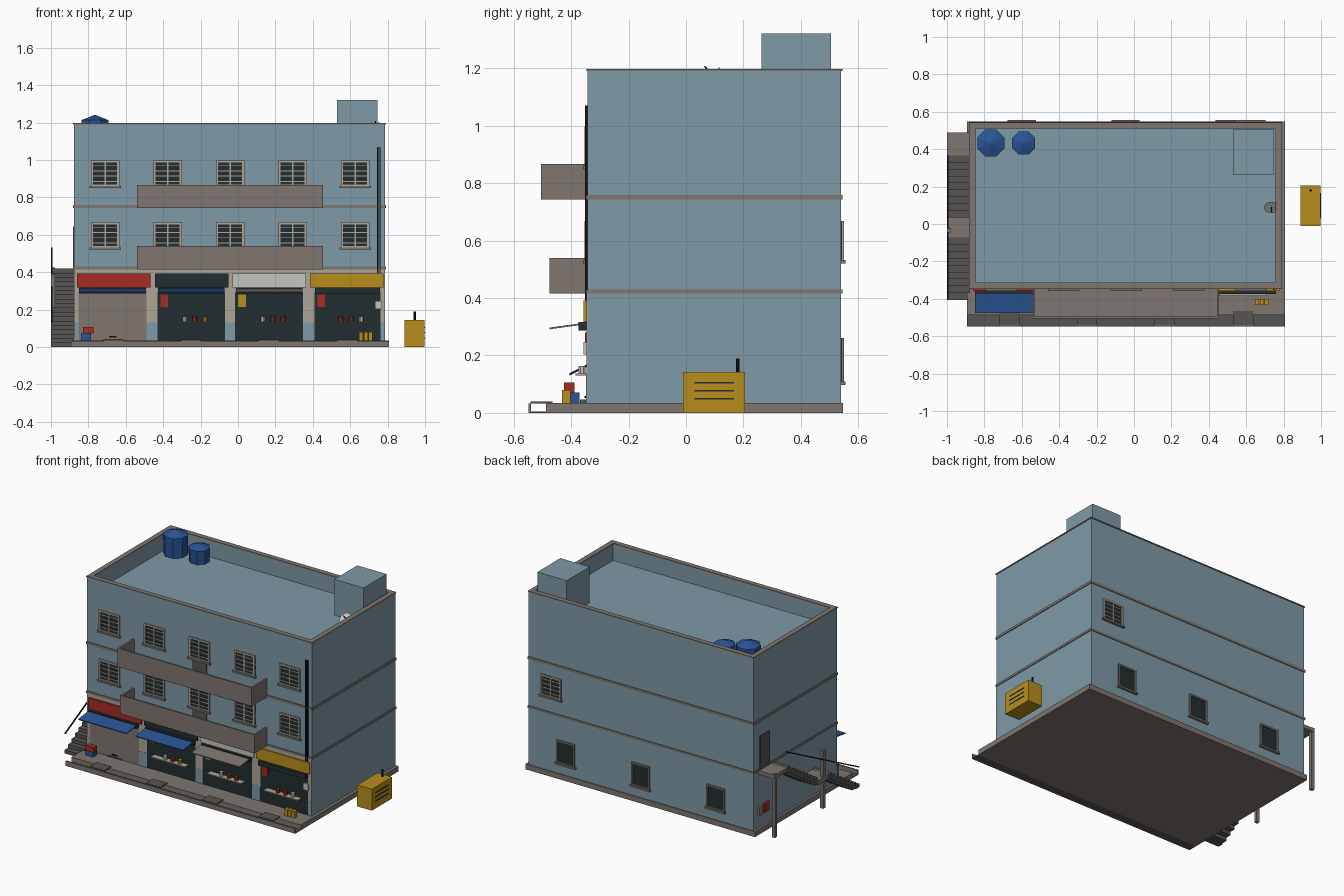
import bpy, bmesh, math
from mathutils import Matrix, Vector

if "Cube" in bpy.data.objects:
    bpy.data.objects.remove(bpy.data.objects["Cube"])


def mat(name, r, g, b):
    m = bpy.data.materials.new(name)
    m.diffuse_color = (r, g, b, 1)
    m.use_nodes = True
    m.node_tree.nodes["Principled BSDF"].inputs["Base Color"].default_value = m.diffuse_color
    return m


WALL = mat("wall_blue", 0.21, 0.32, 0.38)
CONC = mat("concrete", 0.21, 0.18, 0.16)
DARKC = mat("dark_concrete", 0.095, 0.09, 0.08)
DARK = mat("dark_glass", 0.016, 0.027, 0.029)
RED = mat("red", 0.38, 0.025, 0.018)
YEL = mat("yellow", 0.48, 0.27, 0.012)
BLUE = mat("blue", 0.022, 0.09, 0.30)
WHITE = mat("off_white", 0.55, 0.55, 0.53)
BEIGE = mat("beige", 0.42, 0.38, 0.31)
BLACK = mat("black_metal", 0.008, 0.008, 0.01)


def finish(name, bm, m):
    bmesh.ops.recalc_face_normals(bm, faces=bm.faces)
    me = bpy.data.meshes.new(name)
    bm.to_mesh(me)
    bm.free()
    me.materials.append(m)
    ob = bpy.data.objects.new(name, me)
    bpy.context.collection.objects.link(ob)
    return ob


def boxes(name, m, *ranges):
    """Each range is x0, x1, y0, y1, z0, z1."""
    bm = bmesh.new()
    for x0, x1, y0, y1, z0, z1 in ranges:
        M = Matrix.Translation(((x0 + x1) / 2, (y0 + y1) / 2, (z0 + z1) / 2))
        M = M @ Matrix.Diagonal((x1 - x0, abs(y1 - y0), z1 - z0, 1))
        bmesh.ops.create_cube(bm, size=1, matrix=M)
    return finish(name, bm, m)


def prism(name, m, x0, x1, yz):
    """Side profile in y, z pulled along x."""
    bm = bmesh.new()
    f = bm.faces.new([bm.verts.new((x0, y, z)) for y, z in yz])
    r = bmesh.ops.extrude_face_region(bm, geom=[f])
    vs = [v for v in r["geom"] if isinstance(v, bmesh.types.BMVert)]
    bmesh.ops.translate(bm, vec=(x1 - x0, 0, 0), verts=vs)
    return finish(name, bm, m)


def cones(name, m, n, *parts):
    """Each part is x, y, z0, z1, r0, r1."""
    bm = bmesh.new()
    for x, y, z0, z1, r0, r1 in parts:
        M = Matrix.Translation((x, y, (z0 + z1) / 2)) @ Matrix.Rotation(math.pi / n, 4, 'Z')
        bmesh.ops.create_cone(bm, cap_ends=True, segments=n, radius1=r0, radius2=r1,
                              depth=z1 - z0, matrix=M)
    return finish(name, bm, m)


X0, X1, Y0, Y1 = -0.877, 0.787, -0.343, 0.54

# pavement, gutter, kerb and gutter covers
boxes("pavement", CONC, (-0.893, 0.807, -0.487, 0.547, 0, 0.035))
boxes("gutter", DARKC, (-0.893, 0.807, -0.54, -0.487, 0, 0.004))
boxes("kerb", CONC, (-0.893, 0.807, -0.548, -0.54, 0, 0.033))
boxes("gutter_covers", DARKC, *[(x, x + 0.108, -0.542, -0.465, 0.033, 0.04)
                                for x in (-0.72, -0.305, 0.11, 0.53)])

# main block, roof parapet and floor bands
boxes("building", WALL, (X0, X1, Y0, Y1, 0.03, 1.08))
T = 0.026


def ring(o, t, z0, z1):
    return [(X0 - o, X1 + o, Y0 - o, Y0 + t, z0, z1), (X0 - o, X1 + o, Y1 - t, Y1 + o, z0, z1),
            (X0 - o, X0 + t, Y0 + t, Y1 - t, z0, z1), (X1 - t, X1 + o, Y0 + t, Y1 - t, z0, z1)]


boxes("parapet", WALL, *ring(0, T, 1.08, 1.19))
boxes("coping", CONC, *ring(0.004, T + 0.004, 1.19, 1.197))
boxes("floor_bands", CONC, *(ring(0.005, 0.01, 0.742, 0.758) + ring(0.005, 0.01, 0.415, 0.429)))
boxes("roof_stair_house", WALL, (0.53, 0.747, 0.262, 0.505, 1.08, 1.32))

# roof water tanks and dish
cones("large_water_tank", BLUE, 8, (-0.765, 0.433, 1.08, 1.213, 0.075, 0.078),
      (-0.765, 0.433, 1.213, 1.24, 0.078, 0.004))
cones("small_water_tank", BLUE, 8, (-0.59, 0.433, 1.08, 1.172, 0.064, 0.067),
      (-0.59, 0.433, 1.172, 1.194, 0.067, 0.004))
cones("dish_pole", BLACK, 6, (0.735, 0.105, 1.08, 1.16, 0.005, 0.005))
dish = cones("dish", WHITE, 12, (0, 0, 0, 0.018, 0.012, 0.04))
arm = cones("dish_arm", BLACK, 5, (0, 0, 0.0, 0.055, 0.003, 0.003))
for ob in (dish, arm):
    ob.matrix_world = Matrix.Translation((0.735, 0.1, 1.165)) @ Matrix.Rotation(math.radians(40), 4, 'X')


# windows: s is -1 on the front wall, +1 on the back wall
def window(name, x, z0, s, grille=True, w=0.152, h=0.14):
    y = Y0 if s < 0 else Y1
    a, b, z1, t = x - w / 2, x + w / 2, z0 + h, 0.012
    yy = lambda d: tuple(sorted((y - s * 0.002, y + s * d)))
    boxes(name + "_pane", DARK, (a, b, *yy(0.003), z0, z1))
    parts = [(a, a + t, *yy(0.01), z0, z1), (b - t, b, *yy(0.01), z0, z1),
             (a, b, *yy(0.01), z1 - t, z1), (a, b, *yy(0.01), z0, z0 + t)]
    if grille:
        parts.append((x - 0.004, x + 0.004, *yy(0.008), z0, z1))
        for i in range(1, 5):
            zz = z0 + h * i / 5
            parts.append((a, b, *yy(0.006), zz - 0.0025, zz + 0.0025))
    boxes(name + "_frame", BEIGE if grille else CONC, *parts)
    boxes(name + "_sill", CONC, (a - 0.008, b + 0.008, *yy(0.016), z0 - 0.008, z0 + 0.004))


for i in range(5):
    for k, z in enumerate((0.528, 0.857)):
        window(f"front_window_{k}_{i}", -0.71 + 0.334 * i, z, -1)
window("back_upper_window", 0.62, 0.528, 1)
for i, x in enumerate((-0.6, -0.045, 0.51)):
    window(f"back_ground_window_{i}", x, 0.105, 1, False, 0.135, 0.155)

# balconies with solid fronts, and the doors behind them
for name, z, yf in (("lower_balcony", 0.415, -0.475), ("upper_balcony", 0.742, -0.505)):
    a, b, t = -0.54, 0.455, 0.012
    boxes(name, CONC, (a, b, yf, Y0, z, z + 0.018), (a, b, yf, yf + t, z, z + 0.124),
          (a, a + t, yf + t, Y0, z, z + 0.124), (b - t, b, yf + t, Y0, z, z + 0.124))
    boxes(name + "_door", DARKC, (-0.098, 0.012, Y0 - 0.006, Y0, z + 0.018, z + 0.112))

# ground floor piers with painted base
piers = [(X0, -0.853), (-0.49, -0.43), (-0.07, -0.015), (0.348, 0.408), (0.762, X1)]
boxes("piers", BEIGE, *[(a, b, Y0 - 0.004, Y0, 0.13, 0.415) for a, b in piers])
boxes("pier_bases", WALL, *[(a, b, Y0 - 0.005, Y0, 0.035, 0.13) for a, b in piers])
boxes("shop_header", BEIGE, (X0, X1, Y0 - 0.003, Y0, 0.31, 0.415))

# shops: sign colour, sign left edge, opening, awning colour, poster colour, goods
shops = [(RED, -0.86, -0.853, -0.49, BLUE, None, ()),
         (DARK, -0.445, -0.43, -0.07, BLUE, RED, (WHITE, RED, YEL)),
         (WHITE, -0.03, -0.015, 0.348, CONC, YEL, (WHITE, RED, RED)),
         (YEL, 0.385, 0.408, 0.762, None, RED, (RED, RED, WHITE))]
for i, (sign, sx, a, b, awn, poster, goods) in enumerate(shops):
    boxes(f"shop_sign_{i}", sign, (sx, sx + 0.393, Y0 - 0.014, Y0, 0.317, 0.392))
    boxes(f"shutter_box_{i}", DARK, (a + 0.003, b - 0.003, -0.375, Y0, 0.286, 0.317))
    boxes(f"shop_front_{i}", DARK if goods else CONC, (a, b, Y0 - 0.003, Y0, 0.035, 0.29))
    if awn:
        prism(f"awning_{i}", awn, a + 0.003, b - 0.003,
              [(-0.372, 0.305), (-0.372, 0.311), (-0.475, 0.297), (-0.475, 0.291)])
    if goods:
        boxes(f"poster_{i}", poster, (a + 0.016, a + 0.057, Y0 - 0.008, Y0, 0.213, 0.28))
        m = (a + b) / 2
        boxes(f"shelf_{i}", BEIGE, (m - 0.127, m + 0.127, -0.385, Y0, 0.13, 0.137))
        for j, c in enumerate(goods):
            cones(f"goods_{i}_{j}", c, 8, (m - 0.035 + 0.055 * j, -0.362, 0.137, 0.163, 0.013, 0.013))
boxes("shutter_handle", BLACK, (-0.69, -0.65, Y0 - 0.01, Y0, 0.052, 0.058))
boxes("shutter_bottom_bar", DARKC, (-0.725, -0.615, Y0 - 0.007, Y0, 0.035, 0.042))

# small things on the front
boxes("electric_meter", WHITE, (0.733, 0.77, -0.357, Y0, 0.203, 0.247))
boxes("drain_pipes", BLACK, *[(x, x + 0.007, -0.352, Y0, 0.39, 1.07) for x in (0.743, 0.756)])
boxes("blue_crate", BLUE, (-0.84, -0.785, -0.415, -0.37, 0.035, 0.071))
boxes("red_crate", RED, (-0.83, -0.772, -0.425, -0.388, 0.071, 0.106))
boxes("yellow_cans", YEL, *[(x, x + 0.021, -0.432, -0.402, 0.035, 0.08) for x in (0.647, 0.673, 0.699)])

# side stair: two flights, two landings, posts and handrail
SX0, SX1, N, H = -1.0, X0, 9, 0.21
steps = []
for ys, ye, zs in ((-0.405, -0.075, 0), (0.035, 0.365, H)):
    d = (ye - ys) / N
    for k in range(N):
        top = zs + H * (k + 1) / N
        steps.append((SX0, SX1, ys + d * k, ys + d * (k + 1) + 0.002, max(0, top - 0.04), top))
boxes("stair_steps", DARKC, *steps)
boxes("stair_landings", CONC, (SX0, SX1, -0.075, 0.035, H - 0.03, H),
      (SX0, SX1, 0.365, 0.49, 0.395, 0.42))
boxes("stair_posts", CONC, (-1.0, -0.978, -0.045, -0.023, 0, 0.39),
      (-1.0, -0.978, 0.466, 0.488, 0, 0.424))
prism("handrail", BLACK, -1.0, -0.993, [(-0.405, 0.13), (-0.405, 0.138), (0.365, 0.533), (0.365, 0.525)])

# left wall door and meter boxes
boxes("side_door", DARKC, (X0 - 0.006, X0, 0.375, 0.475, 0.42, 0.645))
boxes("side_meter", CONC, (X0 - 0.014, X0, 0.455, 0.495, 0.12, 0.175))
boxes("side_red_box", RED, (X0 - 0.014, X0, 0.39, 0.435, 0.12, 0.18))

# generator beside the building
boxes("generator", YEL, (0.89, 1.0 - 0.002, -0.01, 0.205, 0, 0.143))
boxes("generator_vents", DARK, *[(0.99, 1.0, 0.03, 0.167, z, z + 0.006) for z in (0.046, 0.074, 0.102)])
cones("generator_exhaust", BLACK, 8, (0.944, 0.18, 0.14, 0.19, 0.007, 0.007))
